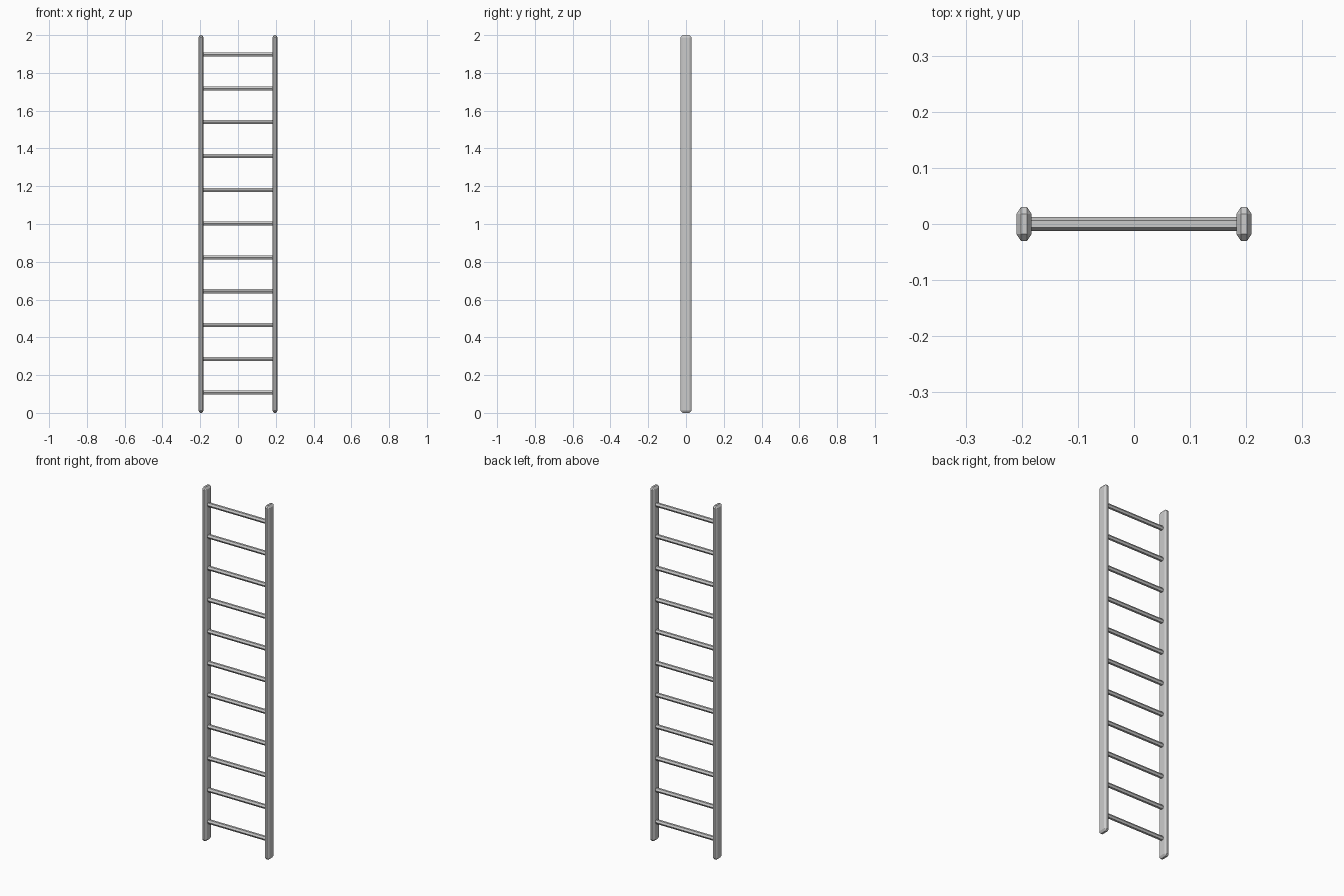
import bpy
import bmesh
import math

cube = bpy.data.objects.get("Cube")
if cube:
    bpy.data.objects.remove(cube)

RAIL_X = 0.196       # rail centre
RUNGS = 11
FIRST, STEP = 0.107, 0.179

metal = bpy.data.materials.new("grey_metal")
metal.use_nodes = True
grey = (0.6, 0.6, 0.6, 1)
metal.diffuse_color = grey
metal.node_tree.nodes["Principled BSDF"].inputs["Base Color"].default_value = grey


def add_object(name, bm):
    mesh = bpy.data.meshes.new(name)
    bmesh.ops.recalc_face_normals(bm, faces=bm.faces)
    bm.to_mesh(mesh)
    bm.free()
    mesh.materials.append(metal)
    obj = bpy.data.objects.new(name, mesh)
    bpy.context.collection.objects.link(obj)
    return obj


# Side rails: boxes with every edge chamfered
def rail(name, x):
    bm = bmesh.new()
    half, cut = (0.0135, 0.03, 1.0), (0.008, 0.012, 0.012)
    for sx in (-1, 1):
        for sy in (-1, 1):
            for sz in (-1, 1):
                for axis in range(3):
                    p = [h - c for h, c in zip(half, cut)]
                    p[axis] = half[axis]
                    bm.verts.new((x + sx * p[0], sy * p[1], 1 + sz * p[2]))
    bmesh.ops.convex_hull(bm, input=bm.verts)
    bmesh.ops.dissolve_limit(bm, angle_limit=0.01, verts=bm.verts, edges=bm.edges)
    add_object(name, bm)


rail("left_rail", RAIL_X)
rail("right_rail", -RAIL_X)

# Rungs: six-sided bars between the rails
for i in range(RUNGS):
    bm = bmesh.new()
    bmesh.ops.create_cone(bm, cap_ends=True, segments=6,
                          radius1=0.0125, radius2=0.0125, depth=2 * RAIL_X)
    rung = add_object(f"rung_{i + 1}", bm)
    rung.rotation_euler = (0, math.pi / 2, 0)
    rung.location = (0, 0, FIRST + i * STEP)
